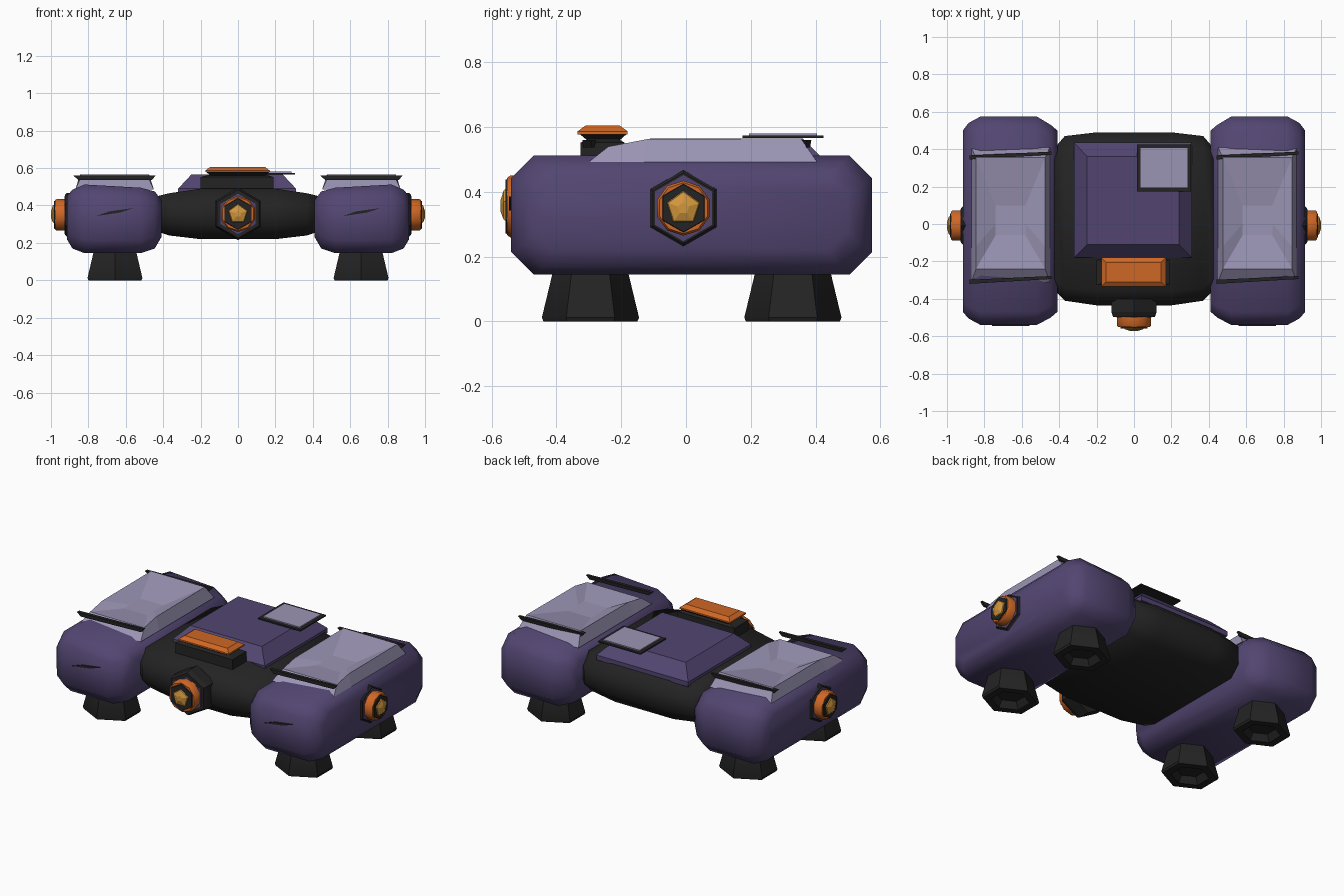
import bpy, bmesh, math
from mathutils import Matrix, Vector

if "Cube" in bpy.data.objects:
    bpy.data.objects.remove(bpy.data.objects["Cube"])


def material(name, rgb):
    m = bpy.data.materials.new(name)
    m.diffuse_color = (*rgb, 1)
    m.use_nodes = True
    m.node_tree.nodes["Principled BSDF"].inputs["Base Color"].default_value = m.diffuse_color
    return m


PURPLE = material("purple_paint", (0.085, 0.06, 0.165))
BLACK = material("black_metal", (0.017, 0.017, 0.018))
PALE = material("pale_lilac", (0.33, 0.30, 0.46))
ORANGE = material("orange_paint", (0.62, 0.135, 0.018))
GOLD = material("gold_lamp", (0.65, 0.31, 0.045))


def loft(name, rings, mat, smooth=None):
    """Skin equal-length rings of points and cap both ends."""
    bm = bmesh.new()
    loops = [[bm.verts.new(p) for p in r] for r in rings]
    n = len(loops[0])
    for a, b in zip(loops, loops[1:]):
        for i in range(n):
            bm.faces.new((a[i], a[(i + 1) % n], b[(i + 1) % n], b[i]))
    bm.faces.new(loops[0])
    bm.faces.new(loops[-1])
    bmesh.ops.recalc_face_normals(bm, faces=bm.faces)
    me = bpy.data.meshes.new(name)
    bm.to_mesh(me)
    bm.free()
    me.materials.append(mat)
    ob = bpy.data.objects.new(name, me)
    bpy.context.collection.objects.link(ob)
    if smooth:
        bpy.ops.object.select_all(action='DESELECT')
        ob.select_set(True)
        bpy.context.view_layer.objects.active = ob
        bpy.ops.object.shade_smooth_by_angle(angle=math.radians(smooth))
    return ob


def rect(x0, x1, y0, y1, z):
    return [(x0, y0, z), (x1, y0, z), (x1, y1, z), (x0, y1, z)]


def octagon(x, y0, y1, z0, z1, c):
    """Chamfered rectangle in the yz plane."""
    return [(x, y0 + c, z0), (x, y1 - c, z0), (x, y1, z0 + c), (x, y1, z1 - c),
            (x, y1 - c, z1), (x, y0 + c, z1), (x, y0, z1 - c), (x, y0, z0 + c)]


def turned(name, origin, axis, profile, mat, sides=6, smooth=None):
    """Polygonal part turned around an axis from (radius, distance) pairs."""
    axis = Vector(axis)
    up = Vector((0, 0, 1))
    side = axis.cross(up)
    rings = []
    for r, d in profile:
        rings.append([Vector(origin) + axis * d
                      + up * (r * math.cos(k * math.tau / sides))
                      + side * (r * math.sin(k * math.tau / sides))
                      for k in range(sides)])
    return loft(name, rings, mat, smooth)


# Central hull
hull = [(0.43, -0.35, 0.40, 0.26, 0.45, 0.06), (0.37, -0.41, 0.47, 0.24, 0.465, 0.07),
        (0.20, -0.435, 0.49, 0.22, 0.49, 0.08)]
rings = [octagon(-h[0], *h[1:]) for h in hull] + [octagon(*h) for h in reversed(hull)]
loft("central_hull", rings, BLACK, 50)

# Raised deck on the hull
loft("deck", [rect(-0.32, 0.31, -0.18, 0.435, 0.46), rect(-0.32, 0.31, -0.18, 0.435, 0.49),
              rect(-0.25, 0.24, -0.11, 0.36, 0.565)], PURPLE)

# Solar panel and its frame
loft("panel_frame", [rect(0.015, 0.305, 0.175, 0.425, z) for z in (0.566, 0.574)], BLACK)
loft("panel", [rect(0.035, 0.285, 0.195, 0.405, z) for z in (0.574, 0.581)], PALE)

# Roof beacon on a stepped base
loft("beacon_base", [rect(-0.20, 0.19, -0.325, -0.19, 0.47),
                     rect(-0.20, 0.19, -0.325, -0.19, 0.552),
                     rect(-0.15, 0.15, -0.30, -0.21, 0.565)], BLACK)
loft("beacon_collar", [rect(-0.14, 0.14, -0.30, -0.21, 0.555),
                       rect(-0.172, 0.168, -0.33, -0.182, 0.58)], BLACK)
loft("beacon", [rect(-0.175, 0.17, -0.335, -0.18, 0.578),
                rect(-0.175, 0.17, -0.335, -0.18, 0.587),
                rect(-0.15, 0.145, -0.31, -0.205, 0.605)], ORANGE)

# Pod cross-sections from inner to outer side
pod = [(0.41, -0.47, 0.50, 0.23, 0.43, 0.05), (0.445, -0.50, 0.53, 0.17, 0.475, 0.06),
       (0.52, -0.54, 0.575, 0.145, 0.495, 0.07), (0.82, -0.54, 0.575, 0.145, 0.512, 0.07),
       (0.885, -0.505, 0.54, 0.17, 0.485, 0.065), (0.915, -0.47, 0.50, 0.22, 0.45, 0.06)]


def canopy_ring(s, x0, x1, ys, zs):
    pts = [(x0, ys[0], zs[0]), (x1, ys[0], zs[0]), (x1, ys[1], zs[1]),
           (x1, ys[2], zs[2]), (x0, ys[2], zs[2]), (x0, ys[1], zs[1])]
    return [(s * x, y, z) for x, y, z in pts]


for s, tag in ((-1, "left"), (1, "right")):
    loft(f"{tag}_pod", [octagon(s * p[0], *p[1:]) for p in pod], PURPLE, 50)

    # Dished canopy on the pod
    loft(f"{tag}_canopy", [
        canopy_ring(s, 0.45, 0.87, (-0.31, -0.13, 0.41), (0.485, 0.485, 0.485)),
        canopy_ring(s, 0.475, 0.845, (-0.24, -0.12, 0.355), (0.54, 0.563, 0.565)),
        canopy_ring(s, 0.58, 0.74, (-0.06, 0.0, 0.10), (0.52, 0.52, 0.52))], PALE)

    # Thin blades across the canopy ends
    for y, end in ((-0.30, "front"), (0.365, "back")):
        x0, x1 = sorted((s * 0.44, s * 0.88))
        loft(f"{tag}_{end}_blade",
             [[(x0 + 0.025, y - 0.018, 0.537), (x1 - 0.02, y + 0.006, 0.537),
               (x1 - 0.02, y + 0.018, 0.537), (x0 + 0.025, y, 0.537)],
              [(x0, y - 0.02, 0.56), (x1, y + 0.006, 0.56),
               (x1, y + 0.022, 0.56), (x0, y + 0.002, 0.56)]], BLACK)

    # Slanted slit on the pod nose
    c = s * 0.66
    loft(f"{tag}_nose_slit", [[(c - 0.10, y, 0.343), (c + 0.03, y, 0.362),
                               (c + 0.10, y, 0.386), (c - 0.03, y, 0.368)]
                              for y in (-0.537, -0.546)], BLACK)

    # Hollow flared feet
    for y, end in ((-0.295, "front"), (0.33, "back")):
        rings = []
        for r, z in ((0.10, 0.19), (0.118, 0.145), (0.15, 0.012), (0.145, 0.0),
                     (0.10, 0.0), (0.075, 0.04)):
            rings.append([(s * 0.658 + 1.13 * r * math.sin(k * math.tau / 6),
                           y + r * math.cos(k * math.tau / 6), z) for k in range(6)])
        loft(f"{tag}_{end}_foot", rings, BLACK, 35)


# Lamps: collar, trim, housing, bezel and faceted lens
def lamp(tag, origin, axis, collar, trim, body, d):
    turned(f"{tag}_lamp_collar", origin, axis,
           [(collar, -0.03), (collar, d * 0.6), (collar * 0.92, d)], BLACK)
    turned(f"{tag}_lamp_trim", origin, axis, [(trim, d), (trim, d + 0.004)], PURPLE)
    turned(f"{tag}_lamp_housing", origin, axis,
           [(body, d), (body, d + 0.045), (body * 0.92, d + 0.055)], ORANGE, 10, 40)
    turned(f"{tag}_lamp_bezel", origin, axis,
           [(body * 0.9, d + 0.05), (body * 0.86, d + 0.061)], BLACK)
    turned(f"{tag}_lamp_lens", origin, axis,
           [(0.058, d + 0.055), (0.05, d + 0.066), (0.018, d + 0.076)], GOLD, 5)


for s, tag in ((-1, "left"), (1, "right")):
    lamp(tag, (s * 0.90, -0.008, 0.35), (s, 0, 0), 0.118, 0.102, 0.085, 0.024)
lamp("front", (0, -0.43, 0.355), (0, -1, 0), 0.14, 0.108, 0.096, 0.067)
